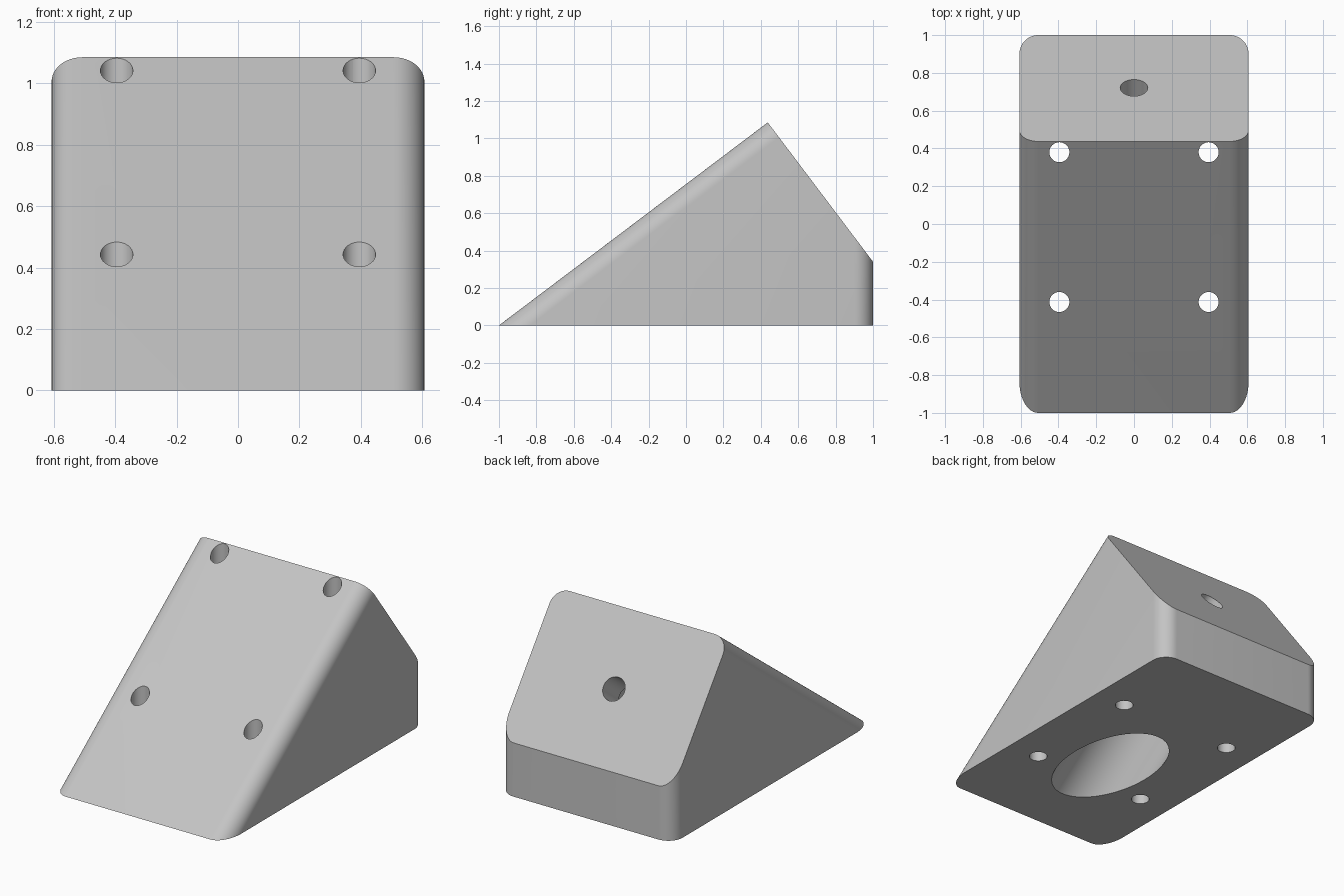
import bpy
import bmesh
from math import radians
from mathutils import Vector

cube = bpy.data.objects.get("Cube")
if cube:
    bpy.data.objects.remove(cube, do_unlink=True)

HALF_WIDTH = 0.607
FILLET = 0.1
SIDE_PROFILE = [(-1, 0), (0.437, 1.085), (1, 0.34), (1, 0)]
SLOPE = Vector((0, 1.437, 1.085)).normalized()

grey = bpy.data.materials.new("plain grey")
grey.use_nodes = True
grey.diffuse_color = (0.55, 0.55, 0.55, 1)
grey.node_tree.nodes["Principled BSDF"].inputs["Base Color"].default_value = grey.diffuse_color


def add_object(name, bm):
    mesh = bpy.data.meshes.new(name)
    bm.to_mesh(mesh)
    bm.free()
    mesh.materials.append(grey)
    obj = bpy.data.objects.new(name, mesh)
    bpy.context.collection.objects.link(obj)
    return obj


def drill(name, start, end, radius, sides):
    """Cut a round hole into the block between two points."""
    start, end = Vector(start), Vector(end)
    axis = end - start
    bm = bmesh.new()
    bmesh.ops.create_cone(bm, cap_ends=True, segments=sides, radius1=radius,
                          radius2=radius, depth=axis.length)
    cutter = add_object(name, bm)
    cutter.rotation_mode = 'QUATERNION'
    cutter.rotation_quaternion = axis.to_track_quat('Z', 'Y')
    cutter.location = (start + end) / 2
    cutter.hide_render = True
    cut = block.modifiers.new(name, 'BOOLEAN')
    cut.operation = 'DIFFERENCE'
    cut.solver = 'EXACT'
    cut.object = cutter
    return cutter


# Wedge block: side profile extruded across the width
bm = bmesh.new()
side = bm.faces.new([bm.verts.new((-HALF_WIDTH, y, z)) for y, z in SIDE_PROFILE])
grown = bmesh.ops.extrude_face_region(bm, geom=[side])["geom"]
bmesh.ops.translate(bm, vec=(2 * HALF_WIDTH, 0, 0),
                    verts=[v for v in grown if isinstance(v, bmesh.types.BMVert)])
bmesh.ops.recalc_face_normals(bm, faces=bm.faces)

# Round the long edges of the slope and the upright back edges
rounded = []
for edge in bm.edges:
    direction = (edge.verts[1].co - edge.verts[0].co).normalized()
    if abs(direction.dot(SLOPE)) > 0.99 or abs(direction.z) > 0.99:
        rounded.append(edge)
bmesh.ops.bevel(bm, geom=rounded, offset=FILLET, offset_type='OFFSET',
                segments=12, profile=0.5, affect='EDGES')
block = add_object("wedge_block", bm)

# Upright screw holes
cutters = []
for x in (-0.395, 0.395):
    for y in (-0.413, 0.38):
        cutters.append(drill("screw_hole_cutter", (x, y, -0.2), (x, y, 1.4), 0.053, 32))

# Wide blind bore from below and a narrow hole on the same axis, parallel to the slope
back_centre = Vector((0, 0.72, 0.709))
bore_end = back_centre - SLOPE * 0.2
cutters.append(drill("bore_cutter", back_centre - SLOPE * 1.8, bore_end, 0.265, 64))
cutters.append(drill("cable_hole_cutter", bore_end - SLOPE * 0.1,
                     back_centre + SLOPE * 0.2, 0.073, 32))

# Apply the cuts and drop the cutters
graph = bpy.context.evaluated_depsgraph_get()
finished = bpy.data.meshes.new_from_object(block.evaluated_get(graph))
block.modifiers.clear()
block.data = finished
for cutter in cutters:
    bpy.data.objects.remove(cutter, do_unlink=True)
finished.materials.clear()
finished.materials.append(grey)
for face in finished.polygons:
    face.material_index = 0

bpy.ops.object.select_all(action='DESELECT')
block.select_set(True)
bpy.context.view_layer.objects.active = block
bpy.ops.object.shade_smooth_by_angle(angle=radians(30))
